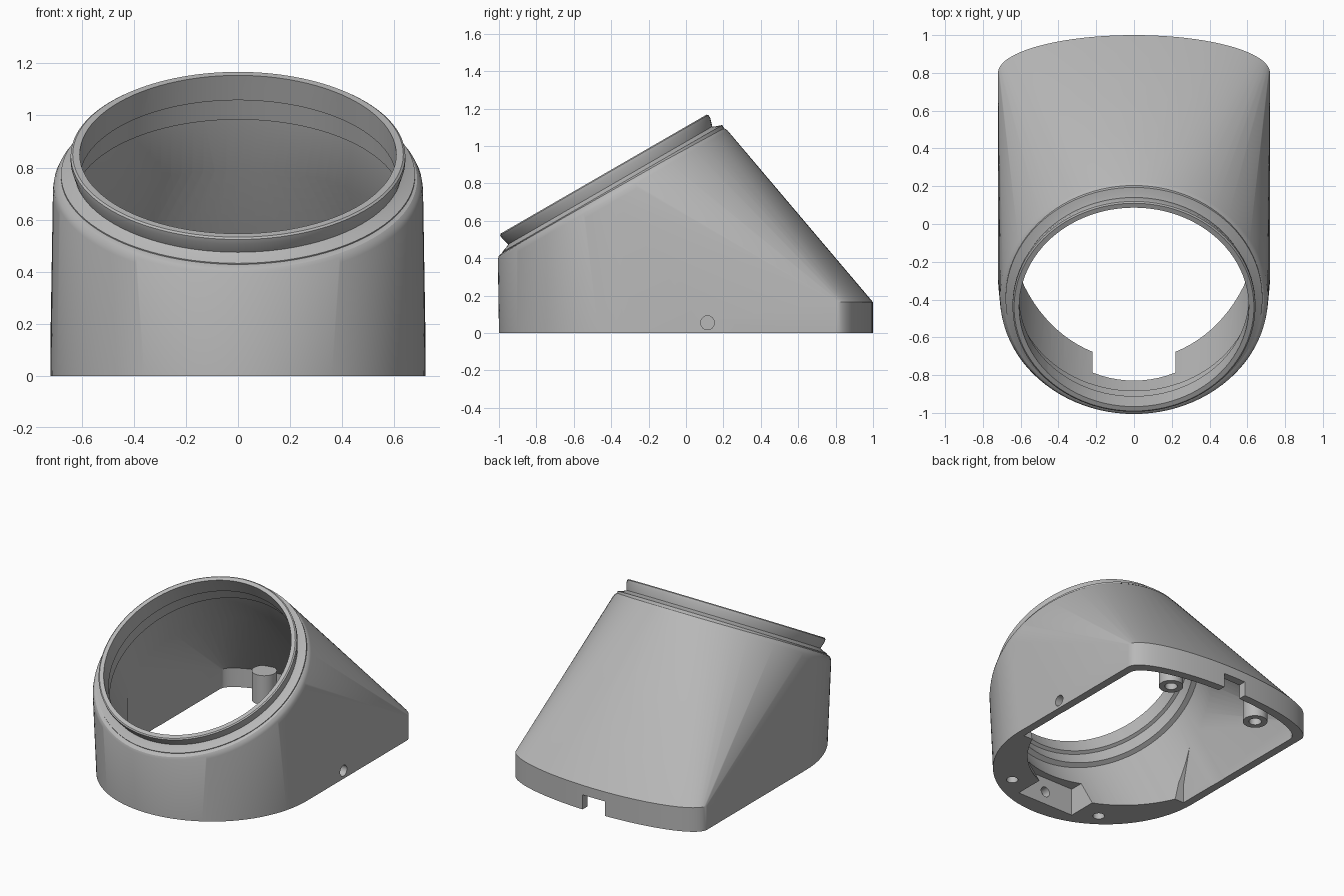
import bpy, bmesh, math
from mathutils import Matrix, Vector

cube = bpy.data.objects.get("Cube")
if cube:
    bpy.data.objects.remove(cube)

gray = bpy.data.materials.new("plain gray")
gray.use_nodes = True
color = (0.48, 0.48, 0.48, 1)
gray.diffuse_color = color
gray.node_tree.nodes["Principled BSDF"].inputs["Base Color"].default_value = color

SEGMENTS = 96
# Local frame of the mouth: origin at the rim centre, z along the tilted axis
TILT = Matrix.Translation((0, -0.44, 0.85)) @ Matrix.Rotation(math.radians(30), 4, "X")


def finish(name, bm):
    bmesh.ops.recalc_face_normals(bm, faces=bm.faces)
    mesh = bpy.data.meshes.new(name)
    bm.to_mesh(mesh)
    bm.free()
    obj = bpy.data.objects.new(name, mesh)
    mesh.materials.append(gray)
    bpy.context.collection.objects.link(obj)
    return obj


def lathe(name, profile, matrix, steps=SEGMENTS):
    """Revolve (radius, height) points about the local z axis."""
    bm = bmesh.new()
    verts = [bm.verts.new((r, 0, h)) for r, h in profile]
    edges = [bm.edges.new(pair) for pair in zip(verts, verts[1:])]
    if profile[0][0] > 0:
        edges.append(bm.edges.new((verts[-1], verts[0])))
    bmesh.ops.spin(bm, geom=verts + edges, cent=(0, 0, 0), axis=(0, 0, 1),
                   angle=math.tau, steps=steps)
    bmesh.ops.remove_doubles(bm, verts=bm.verts, dist=1e-5)
    bm.transform(matrix)
    return finish(name, bm)


def hull(name, points):
    bm = bmesh.new()
    for p in points:
        bm.verts.new(p)
    result = bmesh.ops.convex_hull(bm, input=bm.verts)
    junk = {g for g in result["geom_interior"] + result["geom_unused"]
            if isinstance(g, bmesh.types.BMVert)}
    bmesh.ops.delete(bm, geom=list(junk), context="VERTS")
    return finish(name, bm)


def ring(radius, height, shift=0.0, turn=1.0):
    """Points of a circle, or its rear part, in the mouth's frame."""
    count = int(SEGMENTS * turn)
    angles = [math.tau * i / SEGMENTS for i in range(count + 1)]
    return [TILT @ Vector((radius * math.cos(a), shift + radius * math.sin(a), height))
            for a in angles]


def arc(half, y, bulge):
    """Half ellipse across x, bulging along y."""
    return [(half * math.cos(a), y + bulge * math.sin(a))
            for a in (math.pi * i / 48 for i in range(49))]


def box(name, low, high):
    bm = bmesh.new()
    bmesh.ops.create_cube(bm, size=1)
    low, high = Vector(low), Vector(high)
    bm.transform(Matrix.Translation((low + high) / 2)
                 @ Matrix.Diagonal((*(high - low), 1)))
    return finish(name, bm)


def peg(name, radius, length, matrix):
    return lathe(name, [(0, 0), (radius, 0), (radius, length), (0, length)], matrix, 32)


def combine(target, tool, operation):
    mod = target.modifiers.new(operation.lower(), "BOOLEAN")
    mod.operation = operation
    mod.solver = "EXACT"
    mod.object = tool
    bpy.ops.object.select_all(action="DESELECT")
    bpy.context.view_layer.objects.active = target
    target.select_set(True)
    bpy.ops.object.modifier_apply(modifier=mod.name)
    bpy.data.objects.remove(tool)


def smooth(obj):
    bpy.ops.object.select_all(action="DESELECT")
    bpy.context.view_layer.objects.active = obj
    obj.select_set(True)
    bpy.ops.object.shade_smooth_by_angle(angle=math.radians(25))


# Outer body: round-fronted base blended into the tilted shoulder
rear = arc(0.72, 0.8, 0.2)
outer = [(x, y, 0) for x, y in arc(0.72, -0.28, -0.72) + rear] + [(x, y, 0.165) for x, y in rear]
for radius, height in ((0.672, -0.095), (0.688, -0.1), (0.7, -0.112),
                       (0.708, -0.13), (0.711, -0.155)):
    outer += ring(radius, height, -0.018)
body = hull("housing", outer)

# Collar with an undercut groove
collar = lathe("collar", [(0.5, 0), (0.635, 0), (0.643, -0.006), (0.643, -0.026),
                          (0.63, -0.07), (0.645, -0.078), (0.68, -0.09),
                          (0.68, -0.13), (0.5, -0.13)], TILT)
combine(body, collar, "UNION")

# Tilted bore, stepping wider twice on the way down
bore = lathe("bore", [(0, 0.1), (0.608, 0.1), (0.608, -0.11), (0.632, -0.115),
                      (0.632, -0.21), (0.667, -0.215), (0.667, -1.5), (0, -1.5)], TILT)
combine(body, bore, "DIFFERENCE")

# Rear cavity
inner = arc(0.665, 0.755, 0.19) + [(-0.664, -0.3), (0.664, -0.3)]
cavity = [(x, y, z) for x, y in inner for z in (-0.1, 0.13)] + ring(0.664, -0.44, turn=0.5)
combine(body, hull("cavity", cavity), "DIFFERENCE")

# Front pocket with a blind hole in its wall, and rear cable notch
combine(body, box("front_pocket", (-0.22, -0.88, -0.1), (0.22, -0.4, 0.19)), "DIFFERENCE")
front = Matrix.Translation((0, -0.8, 0.09)) @ Matrix.Rotation(math.pi / 2, 4, "X")
combine(body, peg("pocket_hole", 0.035, 0.14, front), "DIFFERENCE")
combine(body, box("rear_notch", (-0.085, 0.85, -0.1), (0.085, 1.1, 0.1)), "DIFFERENCE")

# Screw holes under the front and a single hole in the side
for x in (-0.36, 0.36):
    combine(body, peg("screw_hole", 0.037, 0.25, Matrix.Translation((x, -0.78, -0.1))), "DIFFERENCE")
side = Matrix.Translation((0.6, 0.115, 0.055)) @ Matrix.Rotation(math.pi / 2, 4, "Y")
combine(body, peg("side_hole", 0.037, 0.2, side), "DIFFERENCE")
smooth(body)

# Rear screw posts with blind holes
for label, x in (("right", -0.35), ("left", 0.35)):
    post = lathe(label + "_screw_post", [(0, 0.15), (0.04, 0.15), (0.04, 0), (0.078, 0),
                                         (0.078, 0.2), (0, 0.2)],
                 Matrix.Translation((x, 0.785, 0)), 32)
    smooth(post)
